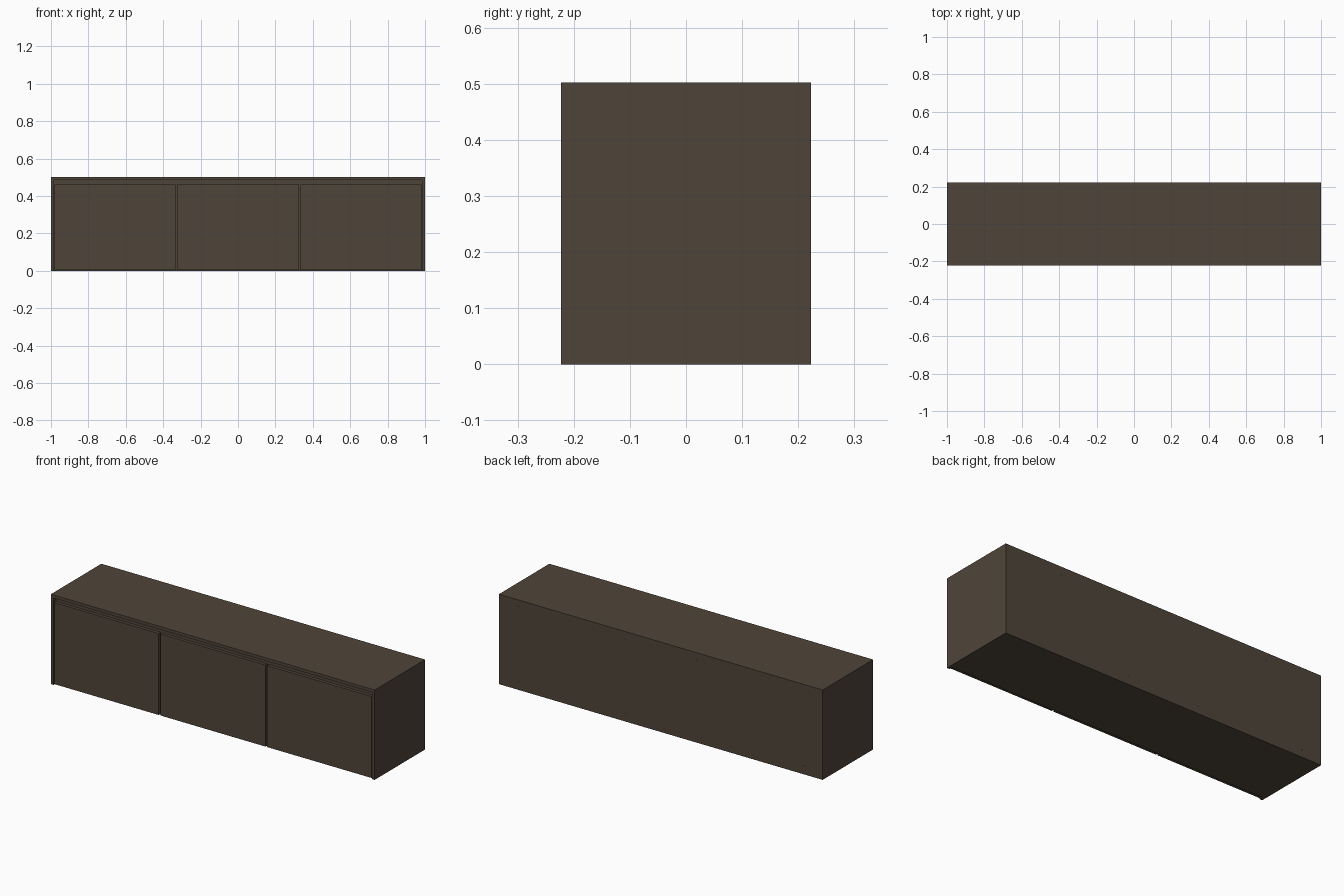
import bpy, bmesh, math
from mathutils import Matrix

if "Cube" in bpy.data.objects:
    bpy.data.objects.remove(bpy.data.objects["Cube"])

W, D, H, T = 1.0, 0.2225, 0.502, 0.017   # half width, half depth, height, board thickness
BACK = D - T                              # front of the back panel
DOOR_FRONT, DOOR_BACK = -D + 0.001, -D + 0.019

wood = bpy.data.materials.new("dark brown wood")
wood.diffuse_color = (0.078, 0.060, 0.042, 1)
wood.use_nodes = True
wood.node_tree.nodes["Principled BSDF"].inputs["Base Color"].default_value = wood.diffuse_color


def finish(name, bm):
    mesh = bpy.data.meshes.new(name)
    bm.to_mesh(mesh)
    bm.free()
    mesh.materials.append(wood)
    obj = bpy.data.objects.new(name, mesh)
    bpy.context.collection.objects.link(obj)
    return obj


def board(name, x0, x1, y0, y1, z0, z1):
    bm = bmesh.new()
    m = Matrix.Translation(((x0 + x1) / 2, (y0 + y1) / 2, (z0 + z1) / 2))
    m = m @ Matrix.Diagonal((x1 - x0, y1 - y0, z1 - z0, 1))
    bmesh.ops.create_cube(bm, size=1, matrix=m)
    return finish(name, bm)


# Carcass: top, sides, bottom set behind the doors, full back
board("top_panel", -W, W, -D, BACK, H - T, H)
board("left_side", -W, -W + T, -D, BACK, 0, H - T)
board("right_side", W - T, W, -D, BACK, 0, H - T)
board("bottom_panel", -W + T, W - T, DOOR_BACK + 0.001, BACK, 0, T)
board("back_panel", -W, W, BACK, D, 0, H)

# Rail behind the finger gap and partitions between the compartments
RAIL_BACK = DOOR_BACK + 0.001 + T
board("front_rail", -W + T, W - T, DOOR_BACK + 0.001, RAIL_BACK, 0.41, H - T)
for side, x in (("left", -0.33), ("right", 0.33)):
    board(side + "_partition_front", x - T / 2, x + T / 2, DOOR_BACK + 0.001, RAIL_BACK, T, 0.41)
    board(side + "_partition", x - T / 2, x + T / 2, RAIL_BACK, BACK, T, H - T)

# Three inset doors
for name, x0, x1 in (("left_door", -0.98, -0.335),
                     ("middle_door", -0.325, 0.325),
                     ("right_door", 0.335, 0.98)):
    board(name, x0, x1, DOOR_FRONT, DOOR_BACK, 0.005, 0.46)

# Small screw heads on the back
bm = bmesh.new()
for x in (-0.88, -0.65, -0.22, 0.22, 0.65, 0.88):
    for z in (0.043, 0.46):
        bmesh.ops.create_cone(
            bm, cap_ends=True, segments=12, radius1=0.004, radius2=0.004, depth=0.002,
            matrix=Matrix.Translation((x, D - 0.0005, z)) @ Matrix.Rotation(math.pi / 2, 4, 'X'))
finish("back_screws", bm)
